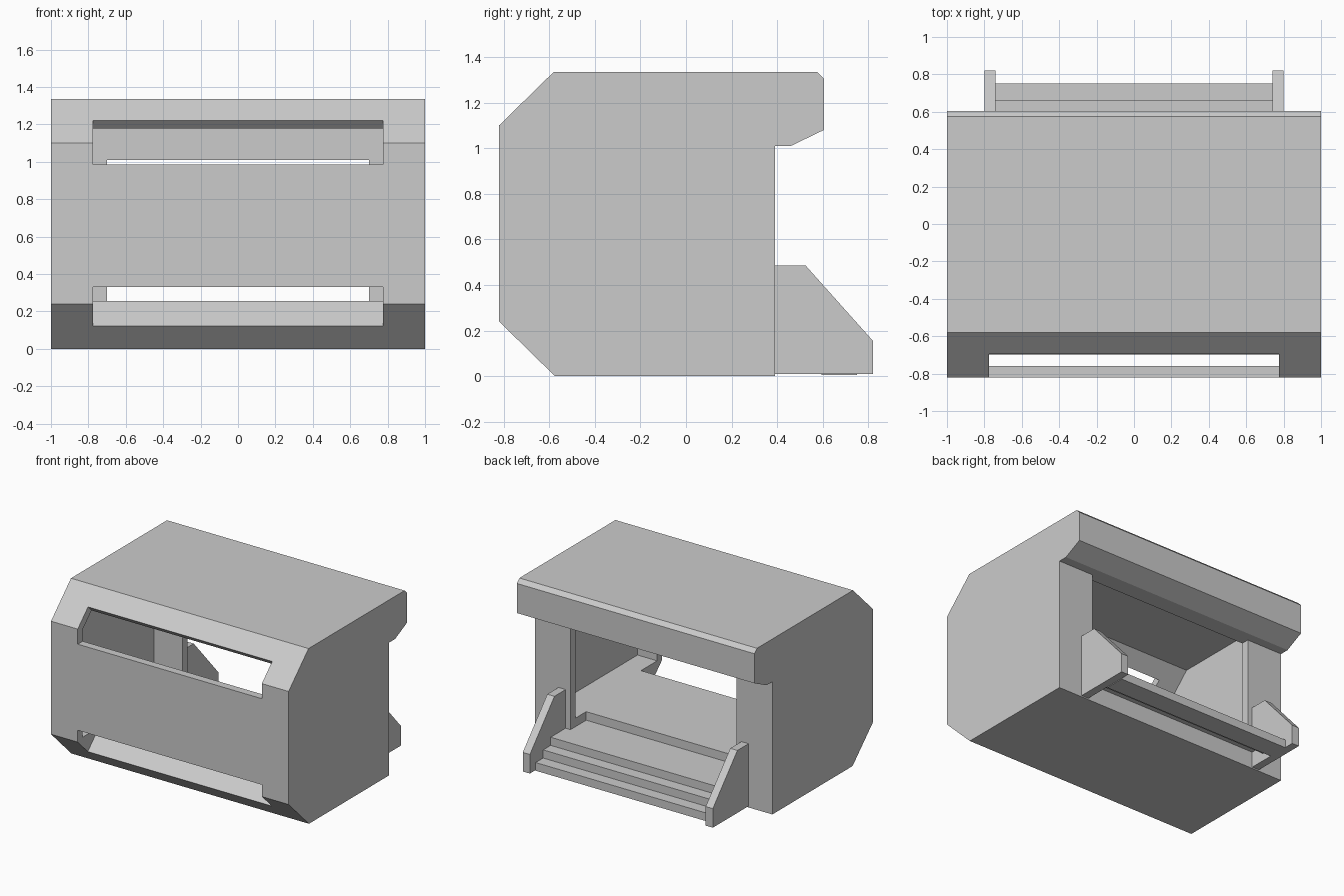
import bpy, bmesh

if "Cube" in bpy.data.objects:
    bpy.data.objects.remove(bpy.data.objects["Cube"])

grey = bpy.data.materials.new("light grey")
grey.diffuse_color = (0.6, 0.6, 0.6, 1)
grey.use_nodes = True
grey.node_tree.nodes["Principled BSDF"].inputs["Base Color"].default_value = grey.diffuse_color


def extrude_x(name, profile, x0, x1):
    """Prism with a (y, z) profile running from x0 to x1."""
    bm = bmesh.new()
    face = bm.faces.new([bm.verts.new((x0, y, z)) for y, z in profile])
    out = bmesh.ops.extrude_face_region(bm, geom=[face])
    verts = [g for g in out["geom"] if isinstance(g, bmesh.types.BMVert)]
    bmesh.ops.translate(bm, verts=verts, vec=(x1 - x0, 0, 0))
    bmesh.ops.recalc_face_normals(bm, faces=bm.faces)
    mesh = bpy.data.meshes.new(name)
    bm.to_mesh(mesh)
    bm.free()
    mesh.materials.append(grey)
    ob = bpy.data.objects.new(name, mesh)
    bpy.context.collection.objects.link(ob)
    return ob


def rect(y0, y1, z0, z1):
    return [(y0, z0), (y1, z0), (y1, z1), (y0, z1)]


# Outer body with chamfered front and rear roof overhang
body = extrude_x("body_shell", [
    (-0.82, 0.24), (-0.82, 1.10), (-0.58, 1.335), (0.575, 1.335), (0.605, 1.305),
    (0.605, 1.08), (0.46, 1.01), (0.39, 1.01), (0.39, 0), (-0.575, 0)], -1, 1)

# Cutters: hollow room, upper and lower front slots, rear doorway, sunken entry
cuts = [
    ("room", [(-0.76, 0.255), (-0.76, 1.075), (-0.555, 1.275), (0.33, 1.275), (0.33, 0.255)], 0.94),
    ("upper_slot", [(-0.695, 1.22), (-0.6, 1.125), (-0.6, 0.985), (-0.9, 0.985), (-0.9, 1.425)], 0.775),
    ("lower_slot", [(-0.70, 0.12), (-0.55, 0.27), (-0.55, 0.33), (-0.9, 0.33), (-0.9, -0.08)], 0.775),
    ("doorway", rect(0.28, 0.45, 0.255, 1.01), 0.70),
    ("entry_recess", rect(0.20, 0.45, 0.19, 0.30), 0.70),
]
for name, profile, half in cuts:
    cutter = extrude_x(name + "_cutter", profile, -half, half)
    cutter.hide_render = True
    cutter.hide_viewport = True
    mod = body.modifiers.new(name, 'BOOLEAN')
    mod.object = cutter
    mod.operation = 'DIFFERENCE'
    mod.solver = 'EXACT'

# Stair side rails
rail = [(0.39, 0.01), (0.39, 0.485), (0.525, 0.485), (0.82, 0.155), (0.82, 0.01)]
for side, x0 in (("left", -0.80), ("right", 0.74)):
    extrude_x("stair_rail_" + side, rail, x0, x0 + 0.06)

# Overlapping stair slabs
for i in range(3):
    y1, z0 = 0.75 - 0.09 * i, 0.005 + 0.062 * i
    y0 = 0.39 if i == 2 else y1 - 0.155
    extrude_x("step_%d" % (i + 1), rect(y0, y1, z0, z0 + 0.062), -0.74, 0.74)
